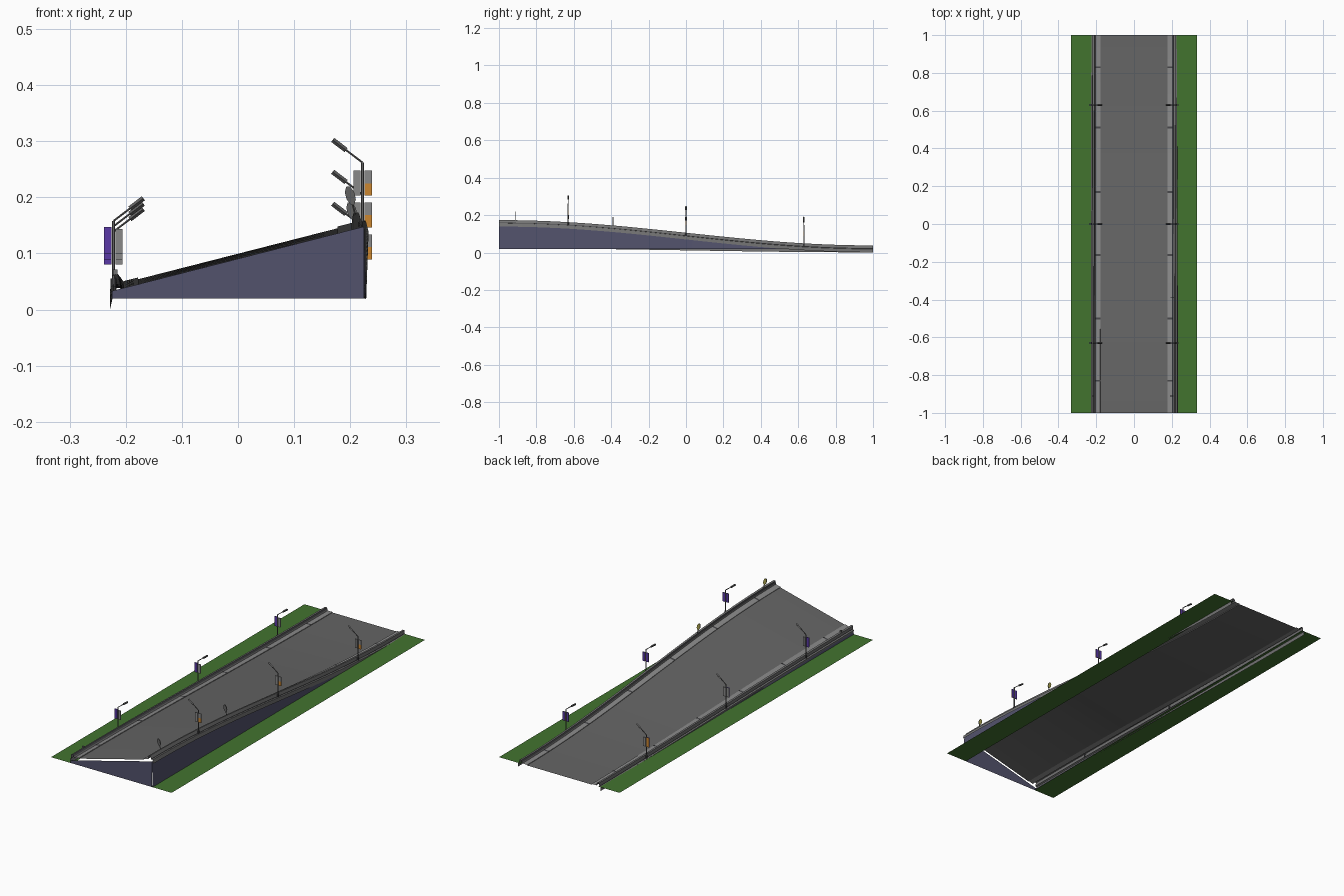
import bpy, bmesh, math
from mathutils import Vector

if "Cube" in bpy.data.objects:
    bpy.data.objects.remove(bpy.data.objects["Cube"])


def mat(name, r, g, b):
    m = bpy.data.materials.new(name)
    m.diffuse_color = (r, g, b, 1)
    m.use_nodes = True
    m.node_tree.nodes["Principled BSDF"].inputs["Base Color"].default_value = m.diffuse_color
    return m


ASPHALT = mat("asphalt", .13, .13, .13)
PAVE = mat("pale concrete", .25, .25, .25)
CONC = mat("barrier grey", .17, .17, .17)
DARK = mat("dark joint", .06, .06, .065)
WALL = mat("slate wall", .085, .085, .15)
GRASS = mat("grass green", .055, .175, .028)
METAL = mat("post grey", .12, .12, .12)
PURPLE = mat("banner purple", .10, .04, .38)
ORANGE = mat("banner orange", .6, .24, .03)
YELLOW = mat("sign yellow", .42, .38, .08)


def ease(y):
    return (1 + math.cos(math.pi * (y + 1) / 2)) / 2


def bank(x, y, h=0.0):
    """Point on the banked road at (x, y), raised h along its tilted normal."""
    e = ease(y)
    zl, zr = .02 + .022 * e, .02 + .137 * e
    slope = (zr - zl) / .45
    return Vector((x - h * slope, y, zl + slope * (x + .225) + h))


def make(name, verts, faces, mats, idx=None, fix=False):
    me = bpy.data.meshes.new(name)
    me.from_pydata([tuple(v) for v in verts], [], faces)
    for m in mats:
        me.materials.append(m)
    if idx:
        for p, i in zip(me.polygons, idx):
            p.material_index = i
    if fix:
        bm = bmesh.new()
        bm.from_mesh(me)
        bmesh.ops.recalc_face_normals(bm, faces=bm.faces)
        bm.to_mesh(me)
        bm.free()
    ob = bpy.data.objects.new(name, me)
    bpy.context.collection.objects.link(ob)
    return ob


def sweep(name, prof, mats, idx=None, y0=-1, y1=1, n=32):
    """Sweep an open (x, h) profile along the banked road."""
    k = len(prof)
    v = [bank(x, y0 + (y1 - y0) * j / n, h) for j in range(n + 1) for x, h in prof]
    f, ids = [], []
    for j in range(n):
        for i in range(k - 1):
            a = j * k + i
            q = (a, a + 1, a + k + 1, a + k)
            f.append(q if prof[0][0] < prof[-1][0] else q[::-1])
            ids.append(idx[i] if idx else 0)
    return make(name, v, f, mats, ids)


def box(name, lo, hi, m):
    v = [(x, y, z) for x in (lo[0], hi[0]) for y in (lo[1], hi[1]) for z in (lo[2], hi[2])]
    f = [(0, 1, 3, 2), (4, 6, 7, 5), (0, 4, 5, 1), (2, 3, 7, 6), (0, 2, 6, 4), (1, 5, 7, 3)]
    return make(name, v, f, [m])


def rod(name, a, b, r, m, sides=6):
    d = b - a
    q = d.to_track_quat('Z', 'Y')
    ring = [q @ Vector((r * math.cos(t), r * math.sin(t), 0))
            for t in [2 * math.pi * i / sides for i in range(sides)]]
    v = [a + p for p in ring] + [b + p for p in ring]
    f = [(i, (i + 1) % sides, sides + (i + 1) % sides, sides + i) for i in range(sides)]
    f += [tuple(range(sides))[::-1], tuple(range(sides, 2 * sides))]
    return make(name, v, f, [m])


# road deck
sweep("road_deck", [(-.178, 0), (.178, 0)], [ASPHALT])

for s, side in ((-1, "left"), (1, "right")):
    # grass verge
    xs = sorted((s * .215, s * .333))
    make(side + "_grass", [(xs[0], -1, .02), (xs[1], -1, .02), (xs[1], 1, .02), (xs[0], 1, .02)],
         [(0, 1, 2, 3)], [GRASS])
    # pavement strip with dark joints
    sweep(side + "_pavement", [(s * .178, 0), (s * .178, .003), (s * .204, .003)], [PAVE])
    for y in (-.83, -.5, -.165, .17, .51, .83):
        sweep(side + "_joint", [(s * .177, .0036), (s * .204, .0036)], [DARK], None, y - .005, y + .005, 1)
    # stepped barrier with a dark cap groove and an outer skirt
    sweep(side + "_barrier",
          [(s * .204, .003), (s * .206, .009), (s * .210, .018), (s * .219, .018),
           (s * .221, .004), (s * .221, .001), (s * .228, -.001), (s * .228, -.019)],
          [CONC, DARK], [0, 1, 0, 0, 1, 0, 0])
    # embankment side wall, following the deck down to the grass
    n = 24
    x = s * .225
    pts = [-1 + 1.55 * i / n for i in range(n + 1)]
    v = [(x + s * .003, y, .02) for y in pts]
    v += [(x, y, max(.0202, bank(x, y, -.009).z)) for y in pts]
    f = [(i, i + 1, n + 2 + i, n + 1 + i) for i in range(n)]
    make(side + "_side_wall", v, [q if s > 0 else q[::-1] for q in f], [WALL])

# wedge shaped front wall, just under the deck edge
make("front_wall", [(-.225, -1, .02), (.225, -1, .02), (.225, -1, .148), (-.225, -1, .033)],
     [(0, 1, 2, 3)], [WALL])


def banner(name, x0, x1, y, z0, z1, front, back):
    """Thin panel, coloured differently on its two faces."""
    ob = box(name, (x0, y - .002, z0), (x1, y + .002, z1), front)
    ob.data.materials.append(back)
    for p in ob.data.polygons:
        if p.normal.y > .5:
            p.material_index = 1


# street lamps with banners
for s, side in ((-1, "left"), (1, "right")):
    for k, y in enumerate((-.63, 0, .63)):
        base = bank(s * .222, y)
        top = Vector((s * .222, y, base.z + .117))
        tip = Vector((s * .172, y, base.z + .155))
        rod(side + "_lamp_post", base, top, .0028, METAL)
        rod(side + "_lamp_arm", top, tip, .002, METAL)
        d = (tip - top).normalized()
        head = rod(side + "_lamp_head", tip - d * .026, tip + d * .004, .0045, METAL, 4)
        rod(side + "_lamp_base", base, base + Vector((0, 0, .014)), .005, DARK)
        z = base.z + .058
        xi = sorted((s * .206, s * .2185))
        xo = sorted((s * .2255, s * .239))
        if s > 0:
            banner("right_inner_banner", *xi, y, z, z + .045, PAVE, PURPLE)
            banner("right_outer_banner_top", *xo, y, z + .022, z + .045, PAVE, PURPLE)
            banner("right_outer_banner_low", *xo, y, z, z + .022, ORANGE, PURPLE)
        else:
            back = (PURPLE, PAVE, ORANGE)[k]
            banner("left_inner_banner", *xi, y, z, z + .045, PAVE, PAVE)
            banner("left_outer_banner", *xo, y, z, z + .048, PURPLE, back)

# tilted octagonal warning signs: yellow towards the back
for y in (-.91, -.39):
    base = bank(.213, y, .015)
    c = bank(.213, y, .05)
    rod("sign_post", base, c, .0018, METAL)
    ring = [(c.x + .009 * math.cos(t) - .004 * math.sin(t), c.z + .017 * math.sin(t))
            for t in [math.pi / 8 + math.pi / 4 * i for i in range(8)]]
    v = [(x, y - .002, z) for x, z in ring] + [(x, y + .002, z) for x, z in ring]
    f = [tuple(range(8)), tuple(range(8, 16))]
    f += [(i, (i + 1) % 8, 8 + (i + 1) % 8, 8 + i) for i in range(8)]
    make("round_sign", v, f, [METAL, YELLOW], [0, 1] + [0] * 8, True)

# small marker on the low side barrier
m = bank(-.214, -.91, .018)
box("low_marker", (m.x - .004, m.y - .003, m.z - .001), (m.x + .004, m.y + .003, m.z + .009), CONC)
